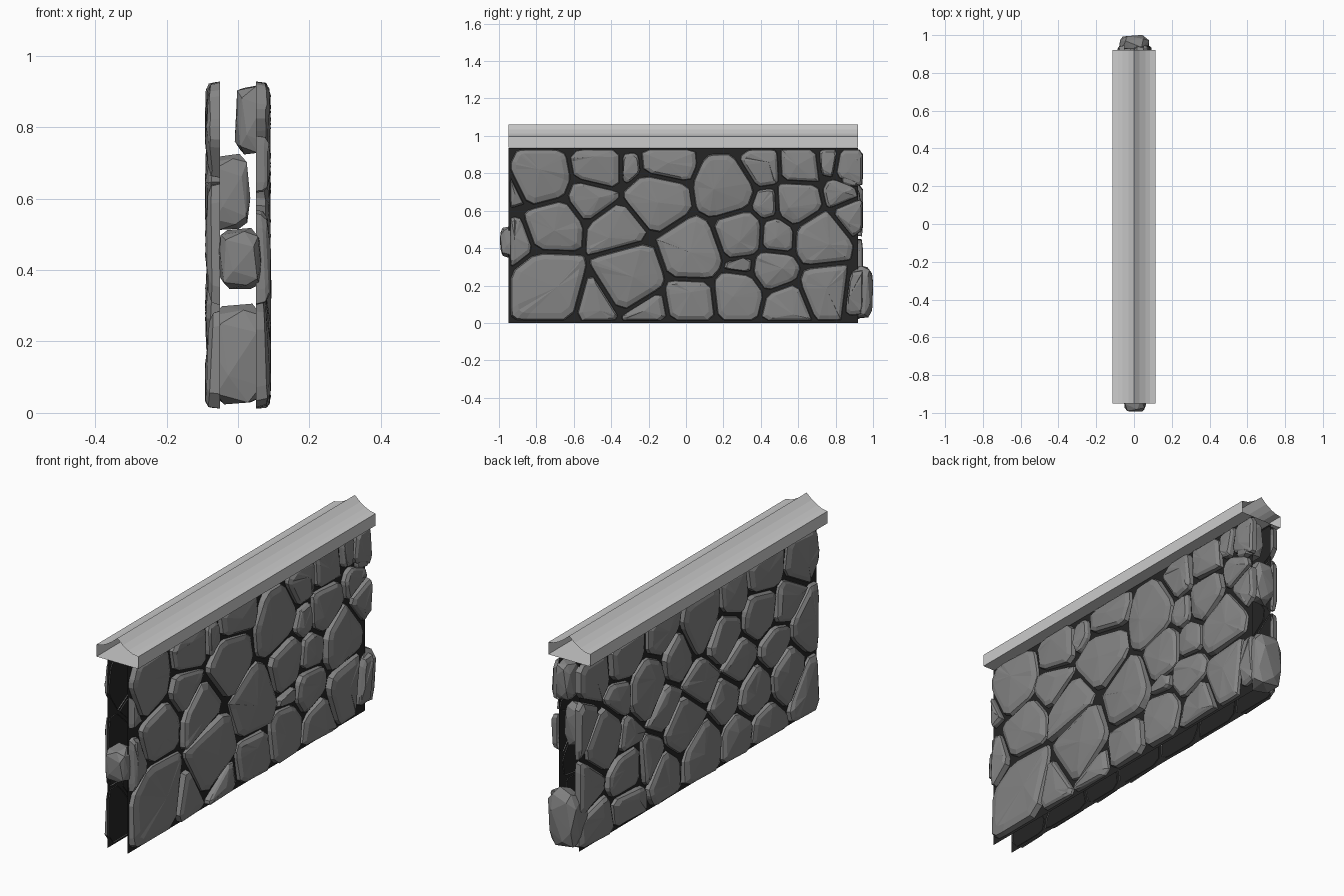
import bpy, bmesh, math, random
from mathutils import Vector

if "Cube" in bpy.data.objects:
    bpy.data.objects.remove(bpy.data.objects["Cube"])

random.seed(7)
Y0, Y1, TOP, CORE = -0.95, 0.92, 0.935, 0.055


def material(name, g):
    mat = bpy.data.materials.new(name)
    mat.diffuse_color = (g, g, g, 1)
    mat.use_nodes = True
    mat.node_tree.nodes["Principled BSDF"].inputs["Base Color"].default_value = mat.diffuse_color
    return mat


STONE, MORTAR, COPING = material("stone", 0.23), material("mortar", 0.018), material("coping", 0.55)


def finish(name, bm, mat):
    bmesh.ops.recalc_face_normals(bm, faces=bm.faces)
    me = bpy.data.meshes.new(name)
    bm.to_mesh(me)
    bm.free()
    me.materials.append(mat)
    bpy.context.collection.objects.link(bpy.data.objects.new(name, me))


def extrude_profile(name, points, closed, mat):
    """Open-ended sheet: an x/z profile swept along the wall."""
    bm = bmesh.new()
    a = [bm.verts.new((x, Y0, z)) for x, z in points]
    b = [bm.verts.new((x, Y1, z)) for x, z in points]
    n = len(points)
    for i in range(n if closed else n - 1):
        j = (i + 1) % n
        bm.faces.new((a[i], a[j], b[j], b[i]))
    finish(name, bm, mat)


def clip(poly, nrm, d):
    """Keep the part of a polygon where p . nrm <= d."""
    out = []
    for i, p in enumerate(poly):
        q = poly[(i + 1) % len(poly)]
        dp, dq = p.dot(nrm) - d, q.dot(nrm) - d
        if dp <= 0:
            out.append(p)
        if dp * dq < 0:
            out.append(p.lerp(q, dp / (dp - dq)))
    return out


def stone_outlines(seeds, gap=0.008):
    """Weighted cell outline around each (y, z, radius) seed."""
    for y, z, r in seeds:
        c = Vector((y, z))
        poly = [Vector(v) for v in ((-0.94, 0.012), (0.945, 0.012), (0.945, 0.928), (-0.94, 0.928))]
        for y2, z2, r2 in seeds:
            d = Vector((y2, z2)) - c
            if d.length > 1e-6:
                n = d.normalized()
                poly = clip(poly, n, c.dot(n) + (d.length_squared + r*r - r2*r2) / (2*d.length) - gap)
        spin = random.random()
        for k in range(8):
            n = Vector((math.cos(k*math.pi/4 + spin), math.sin(k*math.pi/4 + spin)))
            poly = clip(poly, n, c.dot(n) + r * 1.3)
        if len(poly) > 2:
            yield poly


def stone_face(name, seeds, side):
    bm = bmesh.new()
    for poly in stone_outlines(seeds):
        ring = []
        for i, p in enumerate(poly):          # knock off the corners
            ring += [p.lerp(poly[i - 1], 0.15), p.lerp(poly[(i + 1) % len(poly)], 0.15)]
        c = sum(ring, Vector((0, 0))) / len(ring)
        tilt = Vector((random.uniform(-.06, .06), random.uniform(-.06, .06)))
        rings = []
        for scale, x in ((1, 0.05), (0.96, 0.073), (0.8, 0.083)):
            row = []
            for p in ring:
                q = c + (p - c) * scale
                dx = 0 if x < 0.06 else (q - c).dot(tilt) + random.uniform(-.003, .003)
                row.append(bm.verts.new((side * min(x + dx, 0.094), q.x, q.y)))
            rings.append(row)
        peak = c + Vector((random.uniform(-.04, .04), random.uniform(-.04, .04)))
        tip = bm.verts.new((side * 0.092, peak.x, peak.y))
        n = len(ring)
        for i in range(n):
            j = (i + 1) % n
            for lo, hi in zip(rings, rings[1:]):
                bm.faces.new((lo[i], lo[j], hi[j], hi[i]))
            bm.faces.new((rings[-1][i], rings[-1][j], tip))
    finish(name, bm, STONE)


def end_stone(name, centre, size):
    """Chunky faceted rock: hull of points on a squared-off ellipsoid."""
    bm = bmesh.new()
    for k in range(26):
        h = 1 - 2 * (k + 0.5) / 26
        a = k * 2.39996
        v = Vector((math.cos(a) * math.sqrt(1 - h*h), math.sin(a) * math.sqrt(1 - h*h), h))
        v = Vector([math.copysign(abs(t) ** 0.55, t) for t in v]) * random.uniform(0.9, 1.02)
        bm.verts.new([centre[i] + v[i] * size[i] for i in range(3)])
    res = bmesh.ops.convex_hull(bm, input=bm.verts)
    bmesh.ops.delete(bm, geom=[v for v in res["geom_interior"] if isinstance(v, bmesh.types.BMVert)], context='VERTS')
    finish(name, bm, STONE)


# dark mortar sheets behind the stones
for side, label in ((1, "right"), (-1, "left")):
    extrude_profile("mortar_" + label, [(side * CORE, 0), (side * CORE, TOP)], False, MORTAR)

# ridged coping, open at the ends
half = [(0.115, 0.938), (0.115, 0.998), (0.085, 1.003), (0.06, 1.014), (0.03, 1.033)]
extrude_profile("coping", half + [(0, 1.06)] + [(-x, z) for x, z in reversed(half)], True, COPING)

# right face stones: centre y, centre z, radius
right = [(-.78, .77, .14), (-.92, .70, .06), (-.46, .83, .12), (-.30, .83, .06), (-.11, .85, .13),
         (.21, .71, .15), (.40, .83, .09), (.61, .84, .10), (.77, .86, .06), (.88, .84, .09),
         (-.50, .66, .11), (-.15, .66, .16), (.43, .63, .07), (.60, .64, .12), (.82, .69, .07),
         (.87, .57, .08), (-.71, .50, .15), (-.90, .43, .10), (-.37, .48, .15), (.03, .38, .17),
         (.28, .47, .14), (.48, .46, .10), (.72, .45, .14), (-.72, .20, .20), (-.31, .26, .19),
         (-.50, .14, .13), (-.20, .08, .11), (.02, .12, .14), (.28, .15, .14), (.30, .30, .08),
         (.46, .28, .12), (.53, .09, .12), (.75, .18, .13), (.91, .16, .09)]
stone_face("stones_right", right, 1)

# left face stones: staggered courses with irregular spacing and size
left = []
for row in range(5):
    for col in range(7):
        y = -0.83 + col * 0.27 + (row % 2) * 0.11 + random.uniform(-.06, .06)
        left.append((y, 0.10 + row * 0.185 + random.uniform(-.05, .05), random.uniform(.11, .18)))
stone_face("stones_left", left, -1)

# stones closing the two ends
ends = [((0.0, 0.935, 0.165), (0.085, 0.068, 0.15)),
        ((-0.025, 0.89, 0.62), (0.06, 0.045, 0.11)),
        ((0.04, 0.885, 0.82), (0.05, 0.06, 0.105)),
        ((0.005, -0.93, 0.43), (0.065, 0.07, 0.09))]
for i, (c, s) in enumerate(ends):
    end_stone("end_stone_%d" % (i + 1), c, s)
